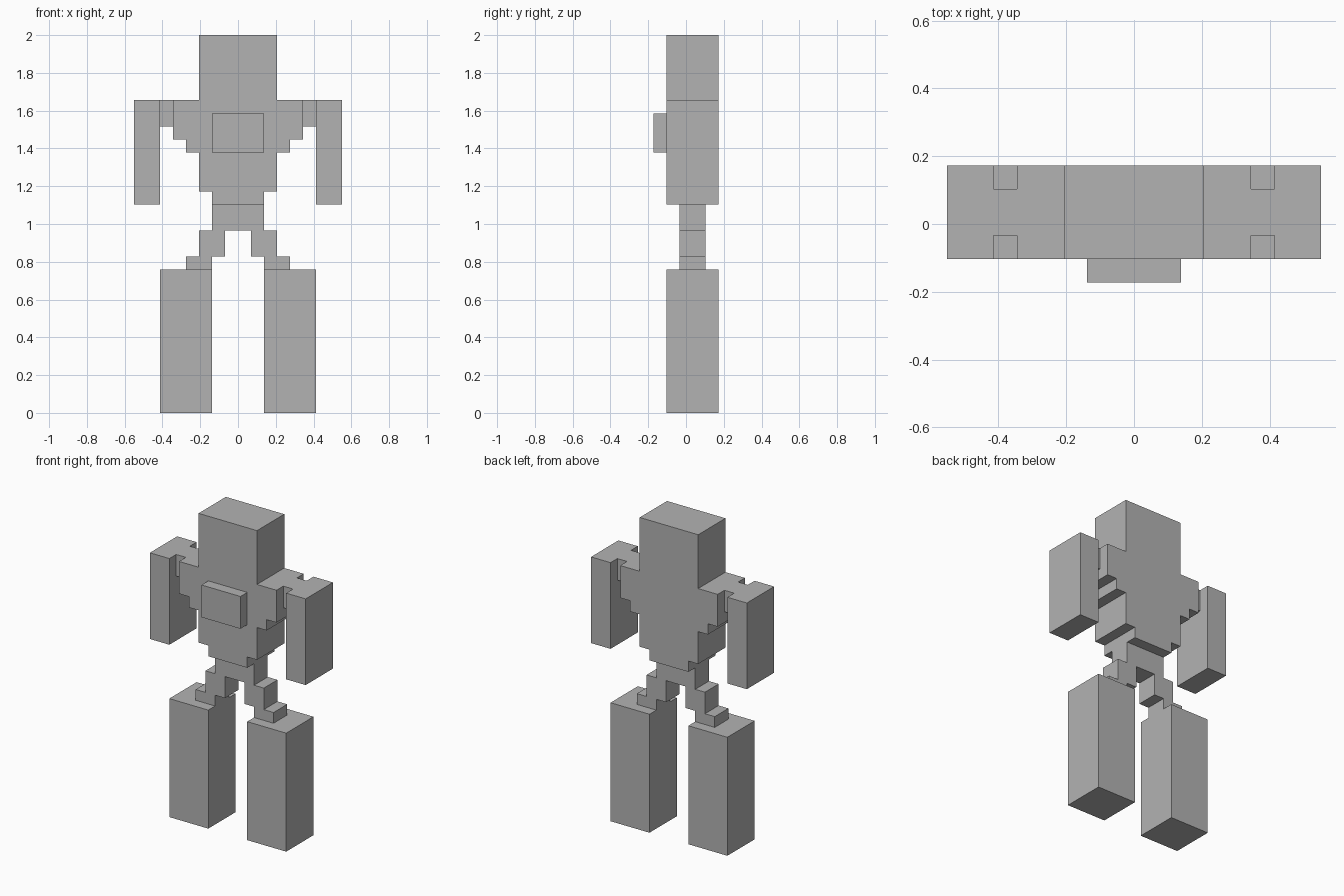
import bpy
import bmesh

U = 2 / 29  # one grid cell of the blocky figure

cube = bpy.data.objects.get("Cube")
if cube:
    bpy.data.objects.remove(cube, do_unlink=True)

grey = bpy.data.materials.new("plain grey")
grey.use_nodes = True
colour = (0.45, 0.45, 0.45, 1)
grey.diffuse_color = colour
grey.node_tree.nodes["Principled BSDF"].inputs["Base Color"].default_value = colour


def prism(name, outline, front, back):
    """Extrude an (x, z) outline, in cells, from front to back."""
    bm = bmesh.new()
    face = bm.faces.new([bm.verts.new((x * U, front * U, z * U)) for x, z in outline])
    new = bmesh.ops.extrude_face_region(bm, geom=[face])["geom"]
    verts = [v for v in new if isinstance(v, bmesh.types.BMVert)]
    bmesh.ops.translate(bm, verts=verts, vec=(0, (back - front) * U, 0))
    bmesh.ops.recalc_face_normals(bm, faces=bm.faces)
    mesh = bpy.data.meshes.new(name)
    bm.to_mesh(mesh)
    bm.free()
    mesh.materials.append(grey)
    obj = bpy.data.objects.new(name, mesh)
    bpy.context.scene.collection.objects.link(obj)
    return obj


def box(name, x0, x1, z0, z1, front, back):
    return prism(name, [(x0, z0), (x1, z0), (x1, z1), (x0, z1)], front, back)


def symmetric(half):
    """Close a left half outline with its mirror image."""
    return half + [(-x, z) for x, z in reversed(half)]


# Head and stepped torso in one solid
torso = [(2, 16), (2, 17), (3, 17), (3, 20), (4, 20), (4, 21),
         (5, 21), (5, 24), (3, 24), (3, 29)]
prism("head_and_torso", symmetric(torso), -1.5, 2.5)
box("chest_plate", -2, 2, 20, 23, -2.5, -1.5)

# Waist with stepped hips
hips = [(1, 14), (1, 12), (2, 12), (2, 11), (4, 11), (4, 12),
        (3, 12), (3, 14), (2, 14), (2, 16)]
prism("waist_and_hips", symmetric(hips), -0.5, 1.5)

# Limbs on both sides
for side, s in (("left", 1), ("right", -1)):
    box(side + "_shoulder_joint", s * 5, s * 6, 22, 24, -0.5, 1.5)
    box(side + "_arm", s * 6, s * 8, 16, 24, -1.5, 2.5)
    box(side + "_leg", s * 2, s * 6, 0, 11, -1.5, 2.5)
